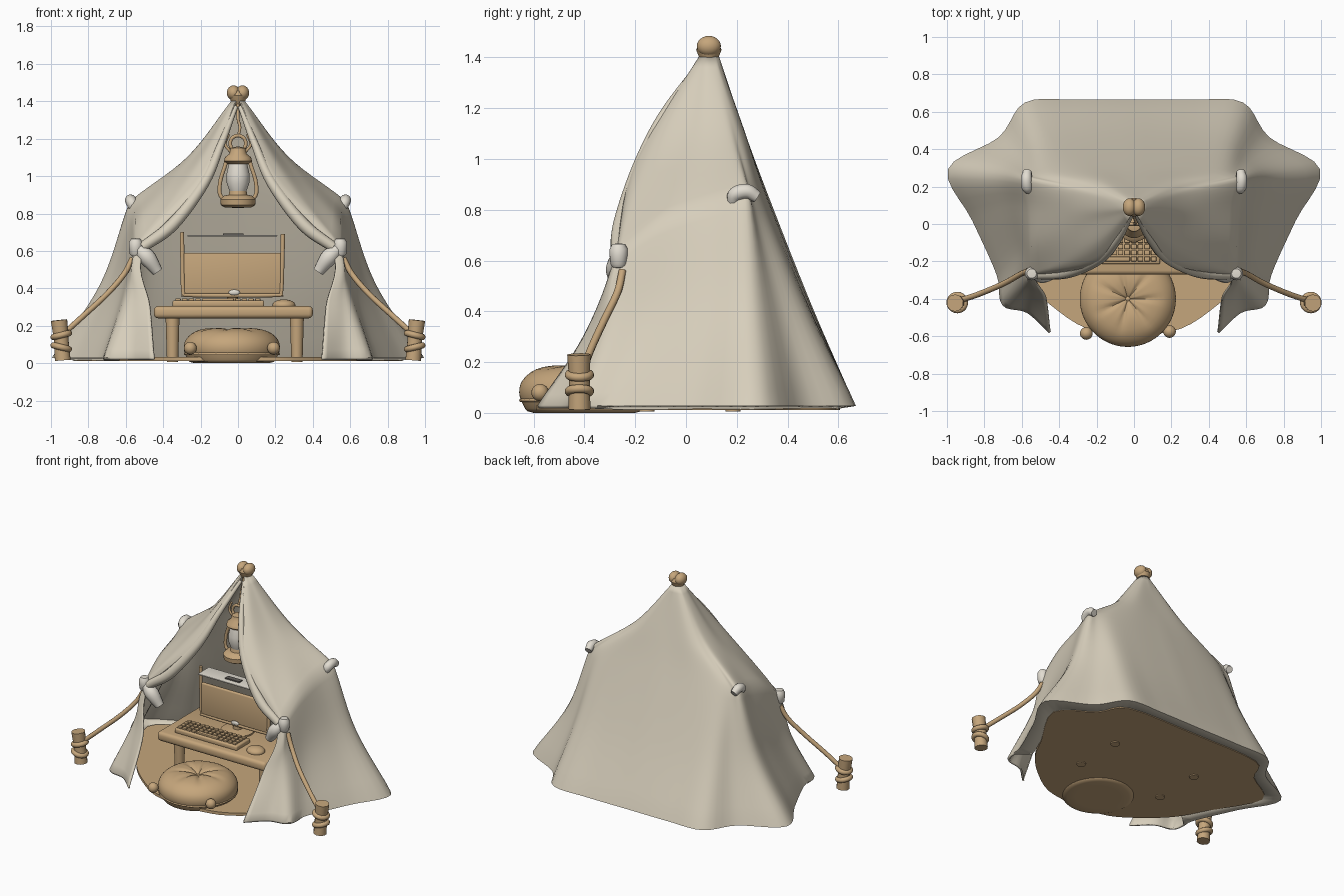
import bpy, bmesh, math
from mathutils import Vector as V, Matrix

if "Cube" in bpy.data.objects:
    bpy.data.objects.remove(bpy.data.objects["Cube"])


def material(name, rgb):
    m = bpy.data.materials.new(name)
    m.diffuse_color = (*rgb, 1)
    m.use_nodes = True
    m.node_tree.nodes["Principled BSDF"].inputs["Base Color"].default_value = m.diffuse_color
    return m


CANVAS = material("canvas", (0.68, 0.62, 0.50))
WHITE = material("pale cloth", (0.76, 0.72, 0.64))
TAN = material("tan wood", (0.56, 0.38, 0.20))
GREY = material("dark slot", (0.12, 0.11, 0.10))


def link(name, mesh, mat):
    ob = bpy.data.objects.new(name, mesh)
    bpy.context.collection.objects.link(ob)
    mesh.materials.clear()
    mesh.materials.append(mat)
    return ob


def from_bm(name, bm, mat):
    bmesh.ops.recalc_face_normals(bm, faces=bm.faces)
    me = bpy.data.meshes.new(name)
    bm.to_mesh(me)
    bm.free()
    return link(name, me, mat)


def smooth_path(pts, n=6):
    """Catmull-Rom curve through the points."""
    p = [V(q) for q in pts]
    p = [2 * p[0] - p[1]] + p + [2 * p[-1] - p[-2]]
    out = []
    for i in range(1, len(p) - 2):
        a, b, c, d = p[i - 1:i + 3]
        for k in range(n):
            t = k / n
            out.append(0.5 * (2 * b + (c - a) * t + (2 * a - 5 * b + 4 * c - d) * t * t
                              + (3 * b - a - 3 * c + d) * t ** 3))
    return out + [p[-2]]


def tube(name, pts, radii, mat, closed=False):
    """Round tube; radii is one number or one per point."""
    if not isinstance(radii, (list, tuple)):
        radii = [radii] * len(pts)
    path = [(*p, r) for p, r in zip(pts, radii)]
    path = path if closed else smooth_path(path)
    cu = bpy.data.curves.new(name, 'CURVE')
    cu.dimensions, cu.bevel_depth, cu.bevel_resolution = '3D', 1.0, 3
    cu.use_fill_caps = True
    sp = cu.splines.new('POLY')
    sp.points.add(len(path) - 1)
    sp.use_cyclic_u = closed
    for q, p in zip(sp.points, path):
        q.co, q.radius = (p[0], p[1], p[2], 1), p[3]
    tmp = bpy.data.objects.new("tmp", cu)
    bpy.context.collection.objects.link(tmp)
    bpy.context.view_layer.update()
    dg = bpy.context.evaluated_depsgraph_get()
    me = bpy.data.meshes.new_from_object(tmp.evaluated_get(dg))
    bpy.data.objects.remove(tmp)
    return link(name, me, mat)


def ring(name, c, r, thick, mat, upright=False, tilt=0.0):
    pts = []
    for i in range(28):
        a = i * math.tau / 28
        x, y = r * math.cos(a), r * math.sin(a)
        pts.append(V(c) + (V((x, 0, y)) if upright else V((x, y, x * tilt))))
    return tube(name, pts, thick, mat, True)


def lathe(name, profile, loc, mat, steps=32):
    bm = bmesh.new()
    vs = [bm.verts.new((r, 0, z)) for r, z in profile]
    es = [bm.edges.new(e) for e in zip(vs, vs[1:])]
    bmesh.ops.spin(bm, geom=vs + es, axis=(0, 0, 1), cent=(0, 0, 0), angle=math.tau, steps=steps)
    bmesh.ops.remove_doubles(bm, verts=bm.verts, dist=1e-5)
    bmesh.ops.translate(bm, verts=bm.verts, vec=loc)
    return from_bm(name, bm, mat)


def box(name, lo, hi, mat, bevel=0.0):
    lo, hi = V(lo), V(hi)
    bm = bmesh.new()
    bmesh.ops.create_cube(bm, size=1, matrix=Matrix.Translation((lo + hi) / 2) @ Matrix.Diagonal((*(hi - lo), 1)))
    if bevel:
        bmesh.ops.bevel(bm, geom=bm.edges[:], offset=bevel, segments=3, profile=0.5, affect='EDGES')
    return from_bm(name, bm, mat)


def ball(name, c, r, mat, scale=(1, 1, 1)):
    bm = bmesh.new()
    bmesh.ops.create_uvsphere(bm, u_segments=20, v_segments=12, radius=r,
                              matrix=Matrix.Translation(c) @ Matrix.Diagonal((*scale, 1)))
    return from_bm(name, bm, mat)


# Tent cloth: columns from back centre round to the front flap edge (apex x,y | upper, ridge, lower | ground x,y)
columns = [
    ((0, .125), (0, .22, 1.12), (0, .32, .85), (0, .49, .42), (0, .66)),
    ((.015, .12), (.14, .22, 1.12), (.27, .31, .85), (.31, .48, .42), (.32, .66)),
    ((.022, .115), (.21, .21, 1.11), (.43, .285, .86), (.51, .46, .42), (.58, .645)),
    ((.027, .11), (.25, .19, 1.10), (.53, .25, .86), (.61, .36, .42), (.72, .46)),
    ((.03, .09), (.265, .16, 1.10), (.575, .23, .86), (.73, .26, .42), (.99, .29)),
    ((.03, .08), (.255, .08, 1.10), (.55, .09, .82), (.68, .09, .42), (.86, .02)),
    ((.025, .07), (.24, 0, 1.08), (.545, -.10, .75), (.62, -.14, .38), (.73, -.27)),
    ((.02, .065), (.22, -.11, 1.05), (.54, -.24, .65), (.60, -.30, .35), (.70, -.43)),
    ((.015, .06), (.20, -.17, 1.01), (.53, -.27, .62), (.55, -.35, .33), (.57, -.47)),
    ((.01, .055), (.18, -.20, .98), (.505, -.28, .60), (.47, -.40, .30), (.45, -.58)),
]
lines = [smooth_path([(*c[0], 1.40), *c[1:4], (*c[4], .03)], 7) for c in columns]
# Crisp ridge between the pole knobs and the curtain ties
for k, c in enumerate(columns[3:8], 3):
    crisp = smooth_path([(*c[0], 1.40), c[1], c[2]], 7)[:-1] + smooth_path([c[2], c[3], (*c[4], .03)], 7)
    lines[k] = [a.lerp(b, .85) for a, b in zip(lines[k], crisp)]
rows = [smooth_path(r, 5) for r in zip(*lines)]
rows.append([V((p.x * s, p.y * s, .02)) for i, p in enumerate(rows[-1])
             for s in [.88 if i < 32 else .995]])  # turned-in hem
bm = bmesh.new()
grid = [[bm.verts.new(p) for p in r] for r in rows]
for j, (a, b) in enumerate(zip(grid, grid[1:])):
    for i in range(len(a) - 1):
        face = bm.faces.new((a[i], a[i + 1], b[i + 1], b[i]))
        face.material_index = 1 if i >= 35 and j >= 14 else 0  # pale front flaps
tent = from_bm("tent_cloth", bm, CANVAS)
tent.data.materials.append(WHITE)
tent.modifiers.new("mirror", 'MIRROR').use_axis[0] = True
thick = tent.modifiers.new("thickness", 'SOLIDIFY')
thick.thickness, thick.offset = .012, 0

# Floor mat
half = [(0, -.60), (.25, -.56), (.45, -.43), (.60, -.28), (.70, -.10), (.88, .24), (.66, .42), (.53, .59), (0, .605)]
edge = smooth_path([(x, y, .012) for x, y in half], 4)
bm = bmesh.new()
f = bm.faces.new([bm.verts.new(p) for p in edge + [V((-p.x, p.y, p.z)) for p in edge[-2:0:-1]]])
up = bmesh.ops.extrude_face_region(bm, geom=[f])
bmesh.ops.translate(bm, verts=[v for v in up["geom"] if isinstance(v, bmesh.types.BMVert)], vec=(0, 0, .02))
from_bm("floor_mat", bm, TAN)

# Heart finial
lathe("finial_base", [(0, 1.365), (.02, 1.37), (.036, 1.395), (.05, 1.43), (.04, 1.455), (0, 1.465)],
      (0, .09, 0), TAN)

# Mirrored parts: finial lobes, pole knobs, curtains, ropes and stakes
for s, side in ((-1, "left"), (1, "right")):
    ball(side + "_finial_lobe", (s * .024, .09, 1.445), .038, TAN, (.95, 1.25, 1.05))
    tube(side + "_pole_knob", [(s * .556, .185, .825), (s * .57, .195, .86), (s * .575, .24, .872),
                               (s * .57, .28, .85)], [.024, .03, .03, .024], WHITE)
    tube(side + "_curtain_roll", [(s * .012, .05, 1.37), (s * .09, -.09, 1.17), (s * .18, -.185, .965),
                                  (s * .35, -.255, .74), (s * .51, -.27, .62)],
         [.012, .02, .028, .034, .028], CANVAS)
    tube(side + "_curtain_tail", [(s * .535, -.265, .61), (s * .485, -.27, .565), (s * .43, -.26, .49)],
         [.032, .046, .03], WHITE)
    lathe(side + "_curtain_tie", [(0, .57), (.022, .572), (.032, .585), (.036, .62), (.036, .645), (.025, .665),
                                  (0, .668)], (s * .547, -.265, 0), WHITE, 20)
    tube(side + "_guy_rope", [(s * .565, -.25, .56), (s * .61, -.27, .475), (s * .70, -.32, .37),
                              (s * .83, -.375, .25), (s * .935, -.41, .155)], .015, TAN)
    tube(side + "_stake", [(s * .937, -.42, .015), (s * .945, -.42, .12), (s * .957, -.422, .23)],
         [.044, .041, .046], TAN)
    for z, t in ((.085, .25), (.15, -.25)):
        ring(side + "_stake_rope", (s * .945, -.42, z), .041, .017, TAN, False, s * t)

# Low desk
box("desk_top", (-.45, -.27, .24), (.40, .23, .305), TAN, .022)
for x in (-.35, .315):
    for y in (-.155, .185):
        lathe("desk_leg", [(0, .005), (.03, .005), (.037, .24), (0, .25)], (x, y, 0), TAN, 20)

# Screen, stand and top plate
lathe("screen_stand", [(0, .30), (.11, .30), (.11, .315), (.03, .325), (.03, .40), (0, .40)], (-.03, .04, 0), TAN)
box("screen_panel", (-.29, .0, .37), (.23, .025, .59), TAN, .008)
tube("screen_frame", [(-.30, .01, .70), (-.297, .01, .55), (-.292, .01, .38), (-.27, .01, .365), (-.03, .01, .362),
                      (.21, .01, .365), (.23, .01, .38), (.237, .01, .55), (.24, .01, .69)], .012, TAN)
box("screen_top_plate", (-.27, -.065, .677), (.21, .06, .685), WHITE, .003)
box("plate_slot", (-.08, -.03, .686), (.03, .005, .694), GREY)
ball("screen_button", (-.02, -.004, .378), .03, WHITE, (1, .3, .5))

# Keyboard and mouse
box("keyboard", (-.35, -.215, .30), (.14, -.06, .335), TAN, .01)
for r in range(4):
    y = -.20 + r * .033
    for i in range(13):
        x = -.335 + i * .0355
        if r == 0 and 4 <= i <= 8:
            continue
        box("key", (x, y, .333), (x + .029, y + .026, .347), TAN, .004)
box("space_key", (-.193, -.20, .333), (-.022, -.174, .347), TAN, .004)
ball("mouse", (.245, -.15, .31), .062, TAN, (1, .9, .5))

# Round floor cushion with radial creases and side bobbles
prof = [(0, 0), (.20, 0), (.24, .03), (.257, .08), (.243, .13), (.19, .172), (.11, .187), (.04, .175), (0, .152)]
prof = [(max(p.x, 0), max(p.y, 0)) for p in smooth_path([(a, b, 0) for a, b in prof], 3)]
cushion = lathe("cushion", prof, (0, 0, 0), TAN, 72)
for v in cushion.data.vertices:
    r, a = math.hypot(v.co.x, v.co.y), math.atan2(v.co.y, v.co.x)
    if v.co.z > .09:
        v.co.z -= .012 * abs(math.cos(3.5 * a)) ** 8 * max(0, 1 - abs(r - .09) / .12)
    v.co += V((-.033, -.40, 0))
ball("cushion_button", (-.033, -.40, .153), .016, TAN, (1, 1, .6))
ring("cushion_piping", (-.033, -.40, .05), .25, .007, TAN)
for x, y in ((-.255, -.585), (.19, -.575)):
    ball("cushion_bobble", (x, y, .08), .034, TAN)

# Hanging lantern
L = (0, 0, 0)
lathe("lantern_base", [(0, .83), (.07, .832), (.092, .845), (.095, .875), (.075, .895), (.05, .90), (.045, .925),
                       (0, .925)], L, TAN)
lathe("lantern_glass", [(0, .92), (.045, .92), (.06, .96), (.062, 1.01), (.048, 1.07), (0, 1.07)], L, WHITE)
lathe("lantern_cap", [(0, 1.065), (.055, 1.065), (.075, 1.08), (.07, 1.10), (.045, 1.12), (.04, 1.15), (0, 1.16)],
      L, TAN)
ring("lantern_handle", (0, 0, 1.175), .042, .01, TAN, True)
for s in (-1, 1):
    tube("lantern_side_bar", [(s * .075, 0, .87), (s * .098, 0, .91), (s * .093, 0, .98),
                              (s * .068, 0, 1.06), (s * .058, 0, 1.10)], .011, TAN)
    tube("lantern_ear", [(s * .04, 0, 1.13), (s * .068, 0, 1.17), (s * .05, 0, 1.225)], .008, TAN)
tube("lantern_hook", [(0, 0, 1.21), (.01, .01, 1.26), (0, .04, 1.31), (0, .07, 1.39)], .008, TAN)

# Smooth shading with sharp edges kept
for ob in bpy.data.objects:
    ob.select_set(ob.type == 'MESH')
bpy.context.view_layer.objects.active = tent
bpy.ops.object.shade_smooth_by_angle(angle=math.radians(42))
